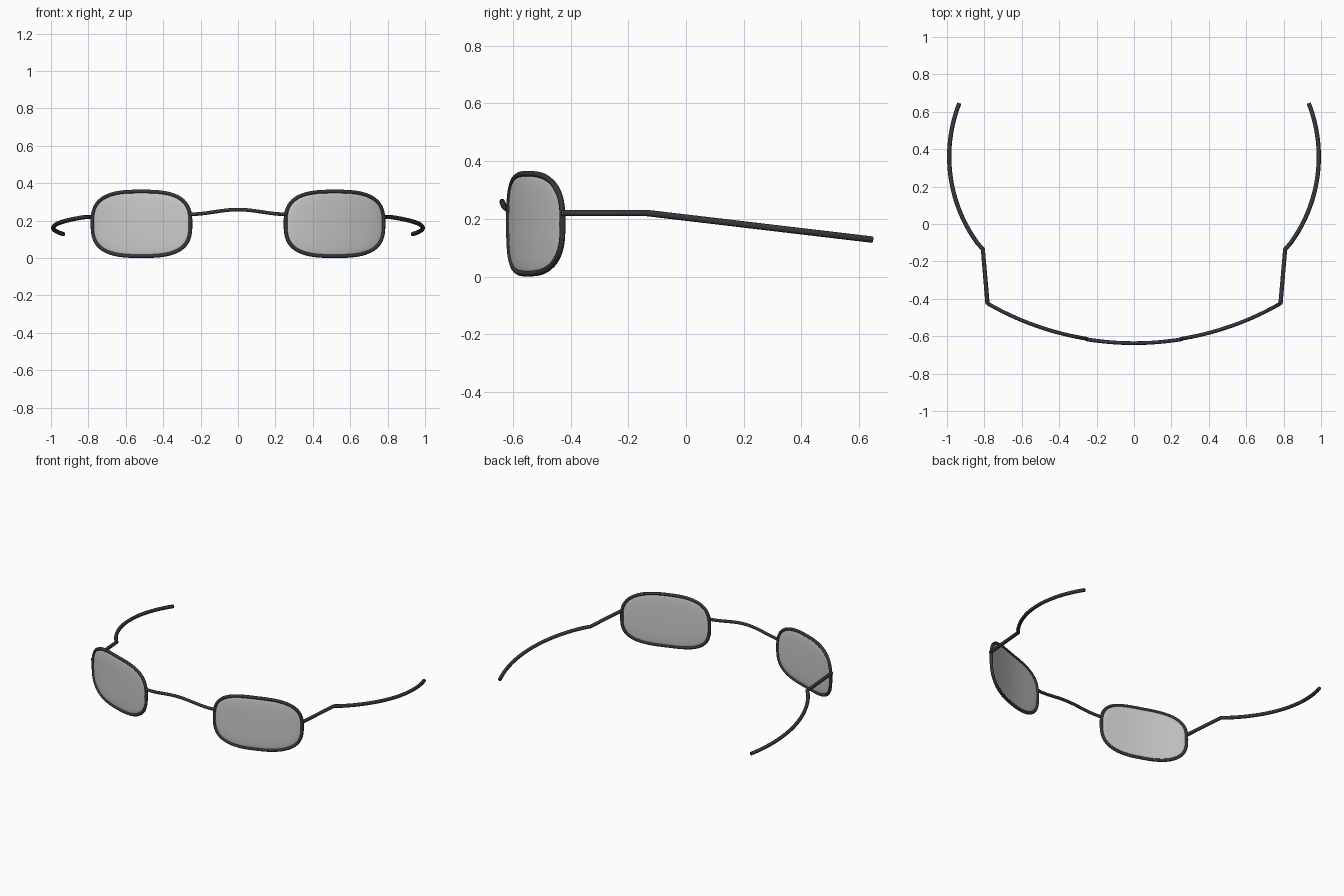
import bpy, bmesh, math

if "Cube" in bpy.data.objects:
    bpy.data.objects.remove(bpy.data.objects["Cube"])

frame_mat = bpy.data.materials.new("dark_frame")
frame_mat.diffuse_color = (0.035, 0.04, 0.045, 1)
frame_mat.use_nodes = True
frame_mat.node_tree.nodes["Principled BSDF"].inputs["Base Color"].default_value = frame_mat.diffuse_color

R = 1.57           # curvature of the front, seen from above
CX, CZ = 0.516, 0.183
HW, HH = 0.262, 0.173


def front_y(x):
    return -0.634 + R - math.sqrt(R * R - x * x)


def outline(angle, s=1.0, n=2.9):
    """Point of the rounded-rectangle lens outline, scaled by s."""
    c, d = math.cos(angle), math.sin(angle)
    x = CX + s * HW * math.copysign(abs(c) ** (2 / n), c)
    z = CZ + s * HH * math.copysign(abs(d) ** (2 / n), d)
    return x, front_y(x), z


def tube(name, pts, radius, cyclic=False):
    cu = bpy.data.curves.new(name, 'CURVE')
    cu.dimensions = '3D'
    cu.bevel_depth = radius
    cu.bevel_resolution = 3
    cu.use_fill_caps = True
    sp = cu.splines.new('POLY')
    sp.points.add(len(pts) - 1)
    for p, co in zip(sp.points, pts):
        p.co = (*co, 1)
    sp.use_cyclic_u = cyclic
    sp.use_smooth = True
    cu.materials.append(frame_mat)
    ob = bpy.data.objects.new(name, cu)
    bpy.context.collection.objects.link(ob)
    return ob


def lens(name, side):
    """Thin pillow-shaped lens following the front curve."""
    bm = bmesh.new()
    N = 64
    scales = [1.0, 0.96, 0.88, 0.75, 0.5, 0.25]
    rim = None
    for face in (-1, 1):
        prev = None
        for s in scales:
            if s == 1.0 and rim:
                ring = rim
            else:
                off = face * 0.009 * math.sqrt(1 - s ** 4)
                ring = []
                for i in range(N):
                    x, y, z = outline(2 * math.pi * i / N, s)
                    ring.append(bm.verts.new((side * x, y + off, z)))
            rim = rim or ring
            if prev:
                for i in range(N):
                    j = (i + 1) % N
                    bm.faces.new((prev[i], prev[j], ring[j], ring[i]))
            prev = ring
        mid = bm.verts.new((side * CX, front_y(CX) + face * 0.009, CZ))
        for i in range(N):
            bm.faces.new((prev[i], prev[(i + 1) % N], mid))
    bmesh.ops.recalc_face_normals(bm, faces=bm.faces)
    for f in bm.faces:
        f.smooth = True
    me = bpy.data.meshes.new(name)
    bm.to_mesh(me)
    bm.free()
    ob = bpy.data.objects.new(name, me)
    bpy.context.collection.objects.link(ob)


# Temple path: straight hinge section, then an arc around the head
temple = [(0.783, -0.43, 0.22), (0.808, -0.135, 0.22)]
for i in range(1, 25):
    y = -0.135 + 0.78 * i / 24
    x = 0.988 - 0.784 + math.sqrt(0.784 ** 2 - (y - 0.36) ** 2)
    temple.append((x, y, 0.22 - 0.092 * i / 24))

for side, label in ((-1, "left"), (1, "right")):
    # Lens and its rim
    lens("lens_" + label, side)
    loop = [outline(2 * math.pi * i / 96) for i in range(96)]
    tube("rim_" + label, [(side * x, y, z) for x, y, z in loop], 0.010, True)
    # Temple arm
    tube("temple_" + label, [(side * x, y, z) for x, y, z in temple], 0.0115)

# Nose bridge arching between the rims
bridge = []
for i in range(25):
    t = -1 + i / 12
    x = 0.257 * t
    bridge.append((x, front_y(x) - 0.003, 0.234 + 0.025 * (0.5 + 0.5 * math.cos(math.pi * t))))
tube("bridge", bridge, 0.010)
